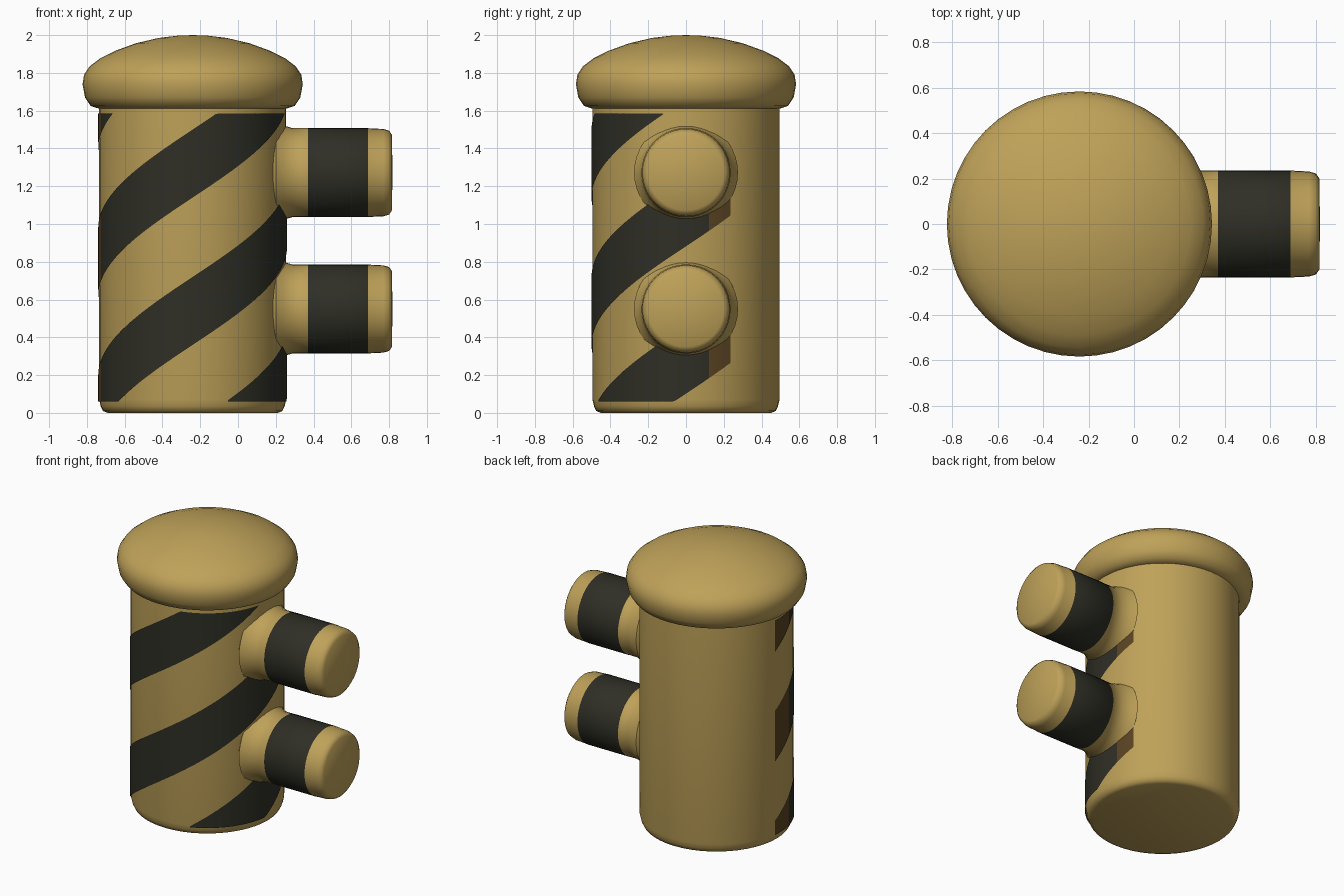
import bpy, bmesh, math
from mathutils import Matrix, Vector

if "Cube" in bpy.data.objects:
    bpy.data.objects.remove(bpy.data.objects["Cube"])

CX = -0.24          # axis of the post
R = 0.495           # post radius


def material(name, rgb):
    m = bpy.data.materials.new(name)
    m.diffuse_color = (*rgb, 1)
    m.use_nodes = True
    m.node_tree.nodes["Principled BSDF"].inputs["Base Color"].default_value = m.diffuse_color
    return m


tan = material("tan", (0.52, 0.36, 0.10))
black = material("charcoal", (0.028, 0.028, 0.019))
brown = material("dark_brown", (0.10, 0.055, 0.015))


def finish(bm, name, mats, angle=50):
    me = bpy.data.meshes.new(name)
    bm.to_mesh(me)
    bm.free()
    ob = bpy.data.objects.new(name, me)
    bpy.context.collection.objects.link(ob)
    for m in mats:
        me.materials.append(m)
    bpy.context.view_layer.objects.active = ob
    ob.select_set(True)
    bpy.ops.object.shade_smooth_by_angle(angle=math.radians(angle))
    ob.select_set(False)
    return ob


def lathe(name, profile, mats, matrix, segs=48, band=None):
    """Revolve (radius, height) points; faces inside the band get slot 1."""
    bm = bmesh.new()
    rings = []
    for r, h in profile:
        if r == 0:
            rings.append([bm.verts.new((0, 0, h))] * segs)
        else:
            rings.append([bm.verts.new((r * math.cos(a), r * math.sin(a), h))
                          for a in (2 * math.pi * i / segs for i in range(segs))])
    for (lo, hi), (p, q) in zip(zip(rings, rings[1:]), zip(profile, profile[1:])):
        mid = (p[1] + q[1]) / 2
        for i in range(segs):
            j = (i + 1) % segs
            f = bm.faces.new(list(dict.fromkeys((lo[i], lo[j], hi[j], hi[i]))))
            if band and band[0] < mid < band[1]:
                f.material_index = 1
    bm.transform(matrix)
    bmesh.ops.recalc_face_normals(bm, faces=bm.faces)
    return finish(bm, name, mats)


# Post with rounded foot
post_at = Matrix.Translation((CX, 0, 0))
lathe("post", [(0, 0), (0.45, 0), (0.475, 0.01), (0.487, 0.035), (R, 0.07),
               (R, 1.63), (0, 1.63)], [tan], post_at)

# Domed cap
lathe("cap", [(0, 1.612), (0.50, 1.612), (0.54, 1.625), (0.57, 1.67), (0.583, 1.74),
              (0.575, 1.79), (0.545, 1.835), (0.49, 1.877), (0.41, 1.917),
              (0.30, 1.957), (0.18, 1.985), (0.08, 1.997), (0, 2.0)], [tan], post_at)

# Side pegs with a dark band and a small fillet at the post
turn = Matrix.Rotation(math.radians(90), 4, 'Y')
for label, z in (("upper", 1.272), ("lower", 0.55)):
    lathe(label + "_peg",
          [(0, 0.0), (0.275, 0.2), (0.25, 0.24), (0.235, 0.29), (0.235, 0.37),
           (0.236, 0.371), (0.236, 0.688), (0.235, 0.69), (0.231, 0.77),
           (0.222, 0.80), (0.20, 0.815), (0, 0.818)],
          [tan, black], Matrix.Translation((0, 0, z)) @ turn, segs=40, band=(0.37, 0.689))

# Spiral stripes around the front, fading to brown at both ends
SLOPE, LOW, HIGH, STEP = 0.0058, 0.36, 0.72, 0.78
for n in range(-1, 3):
    bm = bmesh.new()
    prev = None
    for t in range(-96, 119, 2):
        lo = max(LOW + n * STEP + SLOPE * t, 0.06)
        hi = min(HIGH + n * STEP + SLOPE * t, 1.585)
        if hi <= lo:
            prev = None
            continue
        a = math.radians(t)
        x, y = CX + (R + 0.005) * math.sin(a), -(R + 0.005) * math.cos(a)
        cur = (bm.verts.new((x, y, lo)), bm.verts.new((x, y, hi)))
        if prev:
            f = bm.faces.new((prev[0], cur[0], cur[1], prev[1]))
            f.material_index = 1 if (t <= -76 or t > 104) else 0
        prev = cur
    if bm.faces:
        finish(bm, "stripe_%d" % (n + 2), [black, brown])
    else:
        bm.free()
